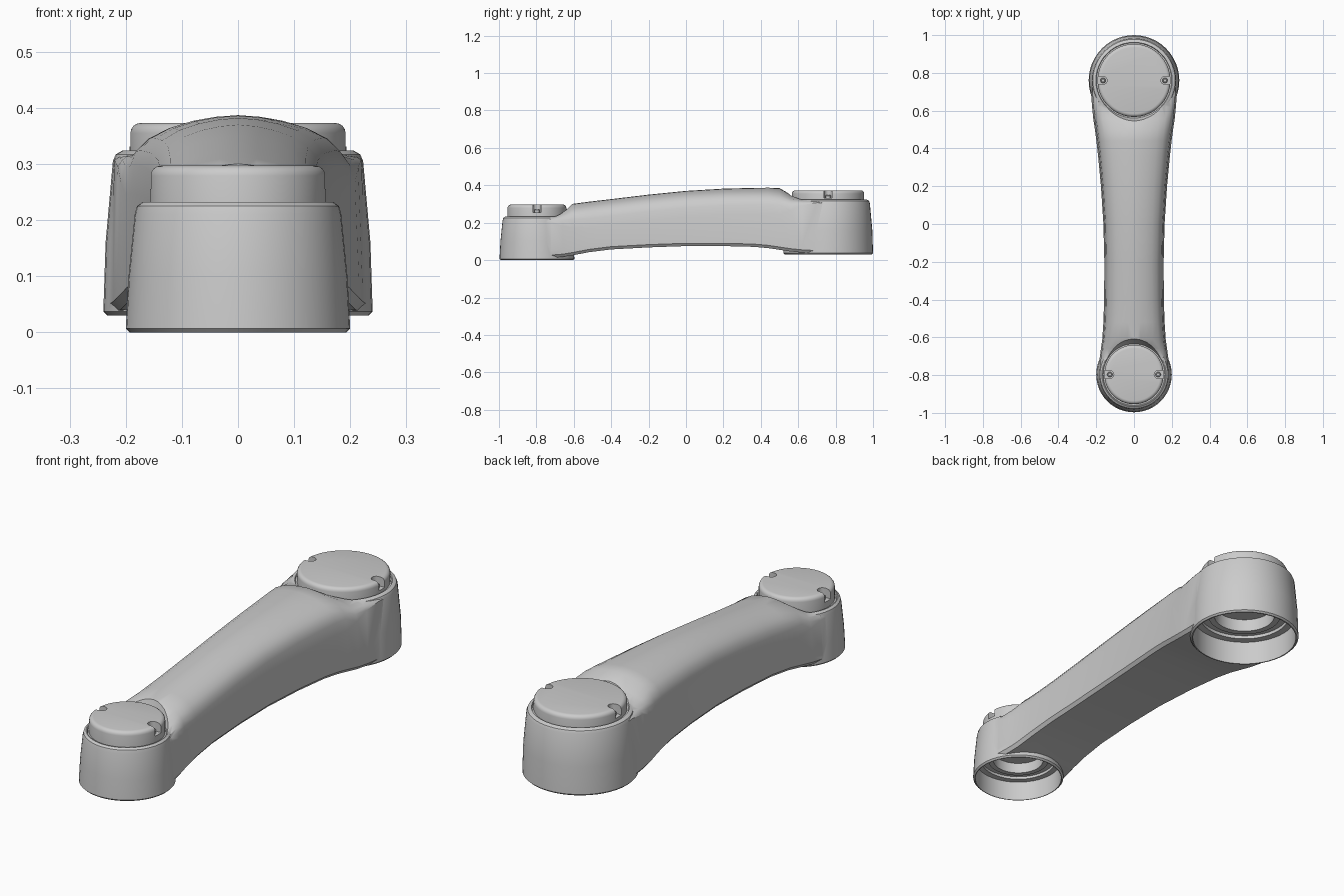
import bpy, bmesh
from math import sin, cos, pi

if "Cube" in bpy.data.objects:
    bpy.data.objects.remove(bpy.data.objects["Cube"])


def finish(name, bm):
    bmesh.ops.remove_doubles(bm, verts=bm.verts, dist=1e-5)
    bmesh.ops.recalc_face_normals(bm, faces=bm.faces)
    mesh = bpy.data.meshes.new(name)
    bm.to_mesh(mesh)
    bm.free()
    ob = bpy.data.objects.new(name, mesh)
    bpy.context.collection.objects.link(ob)
    return ob


def loft(name, rings, capped=True):
    bm = bmesh.new()
    vs = [[bm.verts.new(p) for p in ring] for ring in rings]
    n = len(rings[0])
    for a, b in zip(vs, vs[1:]):
        for i in range(n):
            bm.faces.new((a[i], a[(i + 1) % n], b[(i + 1) % n], b[i]))
    bm.faces.new(vs[0])
    bm.faces.new(vs[-1])
    return finish(name, bm)


def lathe(name, profile, x, y, n=48):
    """Closed solid from (radius, z) points, ends capped flat."""
    return loft(name, [[(x + r * cos(2 * pi * i / n), y + r * sin(2 * pi * i / n), z)
                        for i in range(n)] for r, z in profile])


def boolean(ob, other, op):
    m = ob.modifiers.new(op, 'BOOLEAN')
    m.operation, m.object, m.solver = op, other, 'EXACT'
    other.hide_render = True
    bpy.context.view_layer.objects.active = ob
    bpy.ops.object.modifier_apply(modifier=m.name)
    bpy.data.objects.remove(other)


def smooth(ob, angle=0.55):
    bpy.ops.object.select_all(action='DESELECT')
    ob.select_set(True)
    bpy.context.view_layer.objects.active = ob
    bpy.ops.object.shade_smooth_by_angle(angle=angle)


# Arm stations: y, half width, bottom z, top z, crown height factor
stations = [
    (-0.79, .186, .012, .225, .15), (-0.72, .183, .012, .237, .25),
    (-0.66, .175, .017, .268, .6), (-0.61, .168, .025, .300, .9),
    (-0.52, .162, .042, .312, 1), (-0.40, .158, .057, .326, 1),
    (-0.20, .157, .068, .350, 1), (0.0, .162, .075, .370, 1),
    (0.20, .175, .075, .382, 1), (0.36, .190, .071, .386, 1),
    (0.44, .199, .064, .387, 1), (0.50, .207, .055, .385, 1),
    (0.56, .216, .046, .350, .6), (0.62, .222, .040, .330, .25),
    (0.70, .228, .036, .321, .1), (0.765, .230, .034, .318, .1),
]
crown = [(0, 0), (.2, .003), (.4, .010), (.6, .022), (.77, .040), (.88, .063), (.93, .09), (.965, .14)]


def section(y, w, lo, hi, c):
    half = [(k * w, hi - d * c) for k, d in crown] + [(w, lo + .04), (w, lo + .015), (w - .012, lo)]
    return [(x, y, z) for x, z in half] + [(-x, y, z) for x, z in half[:0:-1]]


body = loft("arm_body", [section(*s) for s in stations])

# End housings: name, y, outer profile, cap radius, cap bottom, cap top, socket scale
ends = [
    ("small", -0.797, [(.193, 0), (.2, .007), (.195, .1), (.184, .21), (.180, .225), (.170, .232)],
     .157, .225, .297, .19, 0.0),
    ("large", 0.76, [(.233, .03), (.24, .037), (.236, .16), (.223, .305), (.218, .317), (.206, .324)],
     .193, .315, .373, .228, .03),
]
for name, y, outer, *_ in ends:
    boolean(body, lathe(name + "_housing", outer, 0, y), 'UNION')

for name, y, outer, r, z0, z1, s, base in ends:
    k = s / .228
    # Clearance around the cap, flaring upwards
    rim = outer[-1][1]
    boolean(body, lathe("cap_recess", [(r + .006, rim - .006), (r + .012, rim + .006),
                                       (r + .022, rim + .035), (r + .035, rim + .08),
                                       (r + .04, rim + .2)], 0, y), 'DIFFERENCE')
    # Stepped socket underneath
    steps = [(1, -.05), (1, .11), (.86, .11), (.86, .125), (.70, .125), (.70, .112),
             (.58, .112), (.58, .17)]
    boolean(body, lathe("socket_cutter", [(s * a, base + h * k) for a, h in steps], 0, y), 'DIFFERENCE')

    # Round cap with rolled edge
    b = .018
    cap = lathe(name + "_cap", [(r, z0 - .02)] + [
        (r - b + b * cos(t * pi / 8), z1 - b + b * sin(t * pi / 8)) for t in range(5)], 0, y, 64)
    for side in (-1, 1):
        # U-shaped slot opening outwards, with a screw head inside
        h, x = .021, side * (r - .029)
        arc = [(x - side * h * cos(a), y + h * sin(a)) for a in [-pi / 2 + i * pi / 10 for i in range(11)]]
        outline = arc + [(side * (r + .05), y + h), (side * (r + .05), y - h)]
        slot = loft("slot_cutter", [[(px, py, z) for px, py in outline] for z in (z1 - .042, z1 + .05)])
        boolean(cap, slot, 'DIFFERENCE')
        screw = lathe(name + "_screw", [(.014, z1 - .05), (.014, z1 - .029), (.011, z1 - .026),
                                        (.006, z1 - .026), (.006, z1 - .034)], x, y, 20)
        smooth(screw)
    smooth(cap)

smooth(body)
